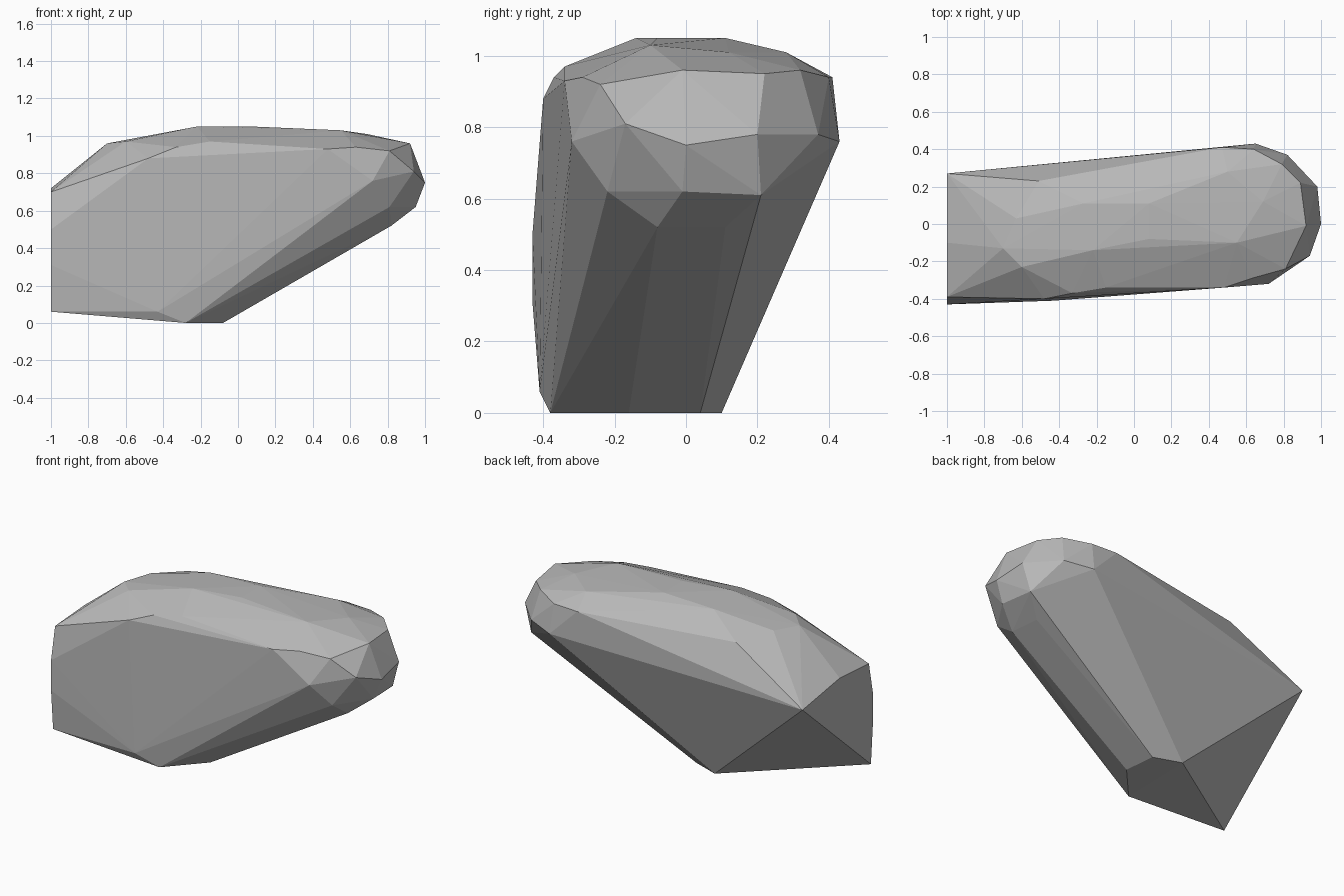
import bpy
import bmesh

# Remove the default object
default_cube = bpy.data.objects.get("Cube")
if default_cube:
    bpy.data.objects.remove(default_cube, do_unlink=True)


def make_material(name, colour):
    material = bpy.data.materials.new(name)
    material.use_nodes = True
    material.diffuse_color = colour
    shader = next(n for n in material.node_tree.nodes if n.type == "BSDF_PRINCIPLED")
    shader.inputs["Base Color"].default_value = colour
    return material


# Corner points of each region of the boulder, in hundredths of a unit
foot = [(-27, 10, 0), (-10, 4, 0), (-8, -16, 0), (-28, -38, 0)]

broken_end = [(-100, -10, 72), (-100, -39, 70), (-100, -43, 50),
              (-100, -43, 31), (-100, -41, 6), (-100, 27, 66)]

front_side = [(-43, -41, 6), (-48, -40, 88), (-33, -37, 94), (-15, -34, 97),
              (48, -34, 93), (63, -29, 94), (72, -32, 76)]

back_side = [(-51, 23, 94), (47, 41, 94), (64, 40, 94), (65, 43, 76),
             (82, 37, 78)]

nose_upper = [(81, -24, 92), (92, -1, 96), (89, 22, 95), (79, 32, 96)]

nose_middle = [(94, -17, 81), (100, 0, 75), (98, 20, 78)]

nose_lower = [(81, -22, 62), (95, -1, 62), (93, 21, 61),
              (82, -8, 52), (80, 11, 52)]

crown = [(-70, -13, 96), (-60, -23, 97), (-63, 3, 97), (-22, -14, 105),
         (-27, 11, 104), (8, -8, 105), (8, 11, 105), (55, -10, 103),
         (69, 12, 101), (50, 28, 101)]

regions = [foot, broken_end, front_side, back_side,
           nose_upper, nose_middle, nose_lower, crown]

# Wrap one faceted skin around all the regions
bm = bmesh.new()
for region in regions:
    for point in region:
        bm.verts.new([value / 100 for value in point])

hull = bmesh.ops.convex_hull(bm, input=bm.verts[:], use_existing_faces=False)
leftover = {item for key in ("geom_interior", "geom_unused") for item in hull[key]
            if isinstance(item, bmesh.types.BMVert)}
bmesh.ops.delete(bm, geom=list(leftover), context="VERTS")
bmesh.ops.recalc_face_normals(bm, faces=bm.faces[:])
for face in bm.faces:
    face.smooth = False

mesh = bpy.data.meshes.new("boulder")
bm.to_mesh(mesh)
bm.free()

boulder = bpy.data.objects.new("boulder", mesh)
bpy.context.collection.objects.link(boulder)
mesh.materials.append(make_material("stone_grey", (0.48, 0.48, 0.48, 1)))
